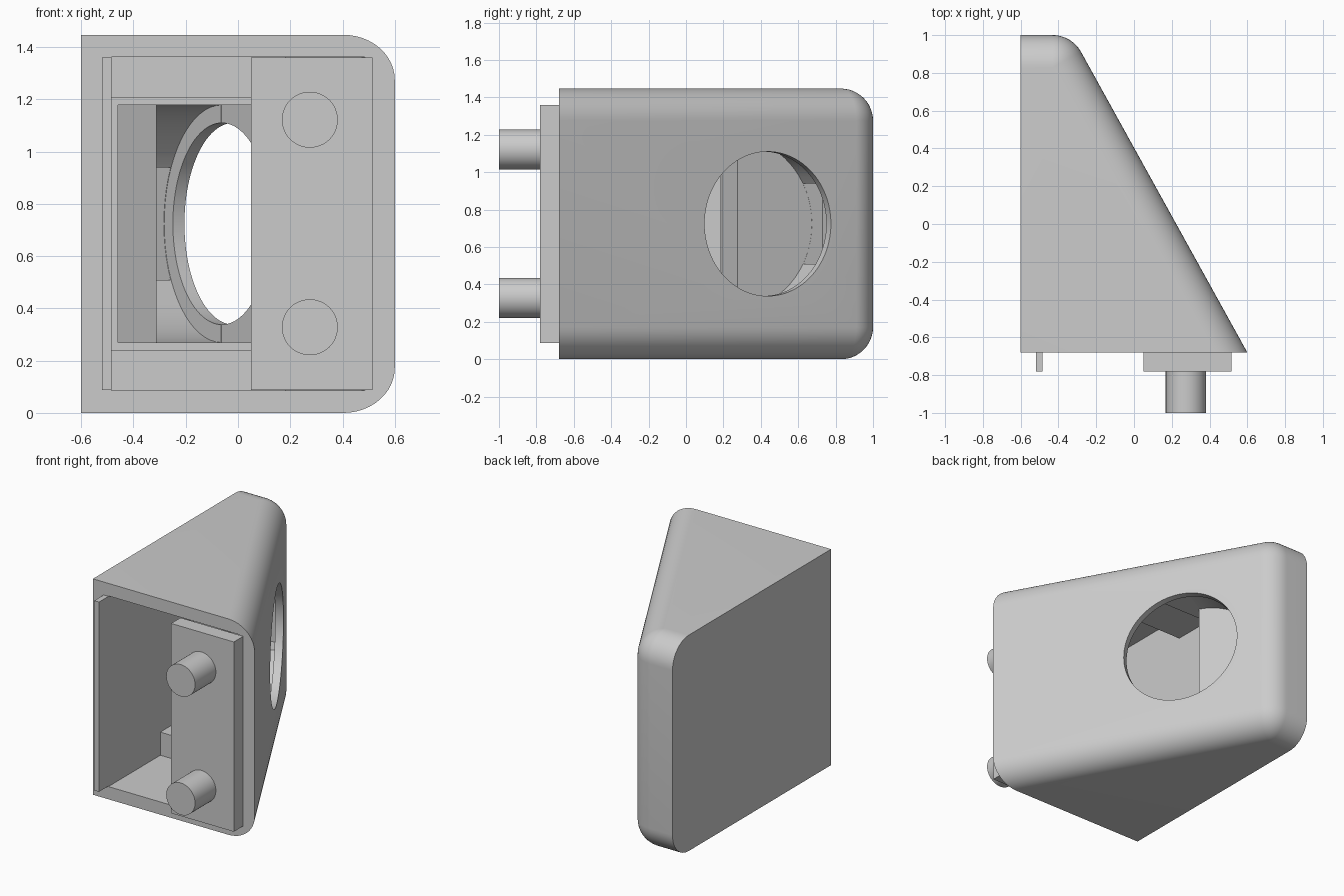
import bpy, bmesh, math
from mathutils import Vector, Matrix

if "Cube" in bpy.data.objects:
    bpy.data.objects.remove(bpy.data.objects["Cube"])

mat = bpy.data.materials.new("light_grey")
mat.diffuse_color = (0.6, 0.6, 0.6, 1)
mat.use_nodes = True
mat.node_tree.nodes["Principled BSDF"].inputs["Base Color"].default_value = mat.diffuse_color

H, R, MID = 1.447, 0.172, 0.724          # height, fillet radius, middle height
LEFT, FRONT, BACK = -0.6, -0.68, 1.0
A = math.radians(28.96)                  # plan direction of the sloped face
N = Vector((math.cos(A), math.sin(A), 0))
T = Vector((-N.y, N.x, 0))
S = N.dot(Vector((0.6, FRONT, 0)))


def slope(y, d=0.0):
    """Plan point on the sloped face, moved inward by d."""
    return ((S - d - N.y * y) / N.x, y)


def finish(bm, name, smooth=True):
    bmesh.ops.remove_doubles(bm, verts=bm.verts, dist=1e-5)
    bmesh.ops.recalc_face_normals(bm, faces=bm.faces)
    me = bpy.data.meshes.new(name)
    bm.to_mesh(me)
    bm.free()
    me.materials.append(mat)
    ob = bpy.data.objects.new(name, me)
    bpy.context.collection.objects.link(ob)
    return ob


def loft(name, rings):
    bm = bmesh.new()
    vs = [[bm.verts.new(p) for p in r] for r in rings]
    k = len(vs[0])
    for a, b in zip(vs, vs[1:]):
        for i in range(k):
            j = (i + 1) % k
            bm.faces.new((a[i], a[j], b[j], b[i]))
    bm.faces.new(vs[0][::-1])
    bm.faces.new(vs[-1])
    return finish(bm, name)


def prism(name, plan, z0, z1):
    return loft(name, [[(x, y, z) for x, y in plan] for z in (z0, z1)])


def box(name, x0, x1, y0, y1, z0, z1):
    return prism(name, [(x0, y0), (x1, y0), (x1, y1), (x0, y1)], z0, z1)


def cylinder(name, r, start, axis, length, seg=64):
    bm = bmesh.new()
    rot = axis.to_track_quat('Z', 'Y').to_matrix().to_4x4()
    m = Matrix.Translation(start + axis * length / 2) @ rot
    bmesh.ops.create_cone(bm, cap_ends=True, segments=seg, radius1=r,
                          radius2=r, depth=length, matrix=m)
    return finish(bm, name)


def smooth(ob):
    bpy.ops.object.select_all(action='DESELECT')
    ob.select_set(True)
    bpy.context.view_layer.objects.active = ob
    bpy.ops.object.shade_smooth_by_angle(angle=math.radians(30))


# Wedge housing: rounded along the sloped and back faces
cx, cy = slope(BACK - R, R)


def section(d, z):
    pts = [(LEFT, FRONT, z), (*slope(FRONT, d), z)]
    for i in range(13):
        a = A + (math.pi / 2 - A) * i / 12
        pts.append((cx + (R - d) * math.cos(a), cy + (R - d) * math.sin(a), z))
    return pts + [(LEFT, BACK - d, z)]


steps = [math.pi / 2 * i / 12 for i in range(13)]
low = [(R * (1 - math.sin(p)), R * (1 - math.cos(p))) for p in steps]
rings = [section(d, z) for d, z in low] + [section(d, H - z) for d, z in low[::-1]]
housing = loft("housing", rings)

# Cavities: mouth, stepped throat, sensor pocket, side notch and round window
hole = Vector((*slope(0.437), MID))
seat = hole - N * 0.335                  # middle of the pocket floor
rim = seat + N * 0.285
cutters = [
    prism("mouth_cutter", [(-0.485, -0.8), slope(-0.8, 0.1), slope(-0.13, 0.1),
                           (-0.485, -0.13)], 0.085, 1.363),
    prism("throat_cutter", [(-0.485, -0.15), slope(-0.15, 0.052), slope(0.185, 0.052),
                            (-0.485, 0.185)], 0.24, 1.208),
    prism("channel_cutter", [(-0.46, 0.1), slope(0.1, 0.05), (rim + T * 0.004).to_2d()[:],
                             (seat + T * 0.004).to_2d()[:],
                             (seat.x, seat.y), (-0.46, seat.y - (seat.x + 0.46) * N.y / N.x)],
          MID - 0.455, MID + 0.455),
    cylinder("pocket_cutter", 0.4545, seat + N * 0.001, N, 0.2835),
    prism("notch_cutter", [p.to_2d()[:] for p in (
        seat + N * 0.002, rim - N * 0.002, rim - N * 0.002 + T * 0.52,
        seat + N * 0.002 + T * 0.52)], MID - 0.215, MID + 0.215),
    cylinder("window_cutter", 0.386, rim - N * 0.05, N, 0.3, 96),
]
for c in cutters:
    mod = housing.modifiers.new(c.name, 'BOOLEAN')
    mod.operation, mod.solver, mod.object = 'DIFFERENCE', 'EXACT', c
dg = bpy.context.evaluated_depsgraph_get()
cut = bpy.data.meshes.new_from_object(housing.evaluated_get(dg))
housing.modifiers.clear()
housing.data = cut
for c in cutters:
    bpy.data.objects.remove(c)
smooth(housing)

# Mounting plate, locating lip and pegs on the open front
box("mounting_plate", 0.05, 0.515, -0.78, FRONT, 0.088, 1.36)
box("locating_lip", -0.52, -0.485, -0.78, FRONT, 0.088, 1.36)
for label, z in (("lower", 0.328), ("upper", 1.122)):
    smooth(cylinder(label + "_peg", 0.107, Vector((0.275, -1.0, z)),
                    Vector((0, 1, 0)), 0.22, 48))
